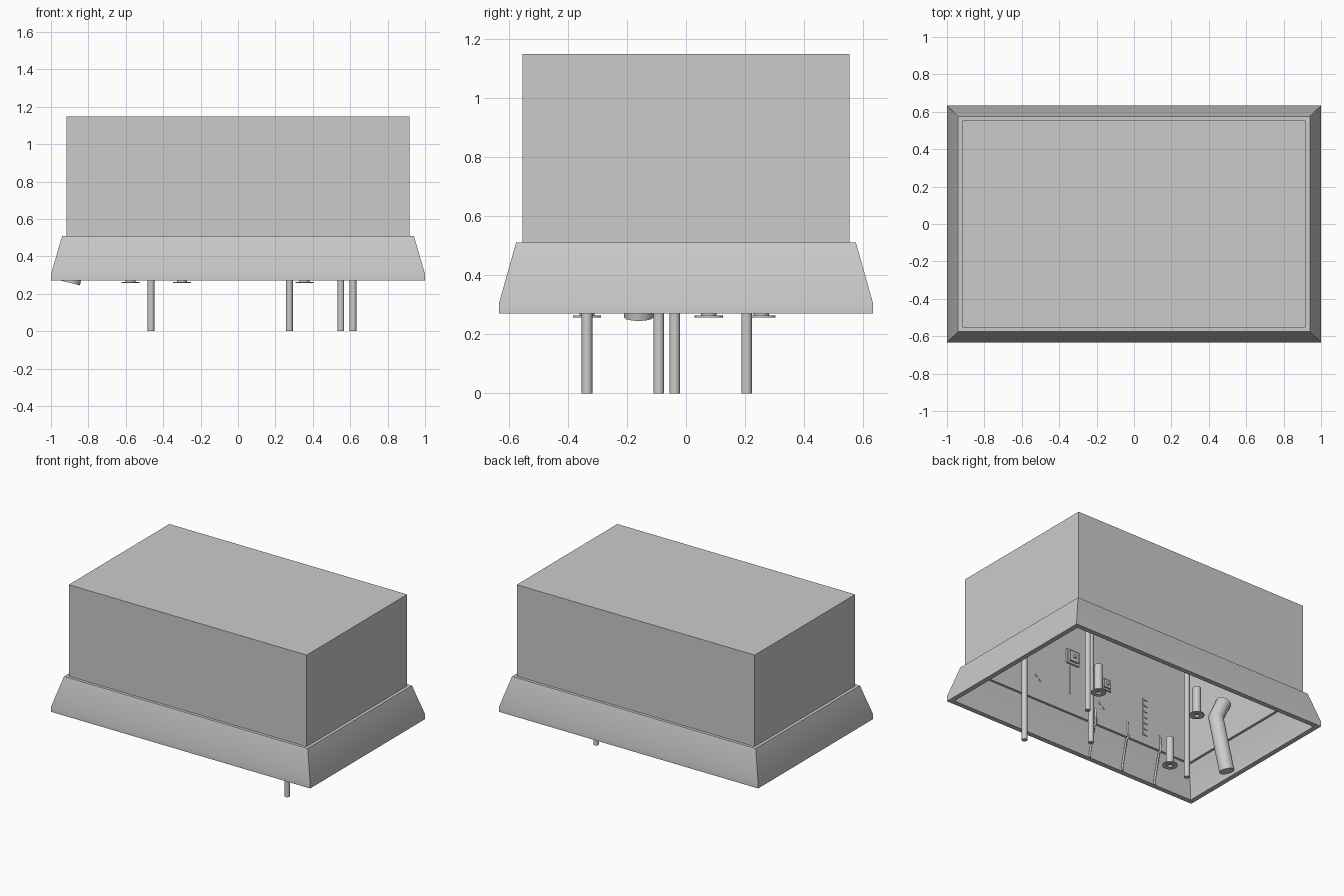
import bpy, bmesh, math

if "Cube" in bpy.data.objects:
    bpy.data.objects.remove(bpy.data.objects["Cube"])


def material(name, value):
    m = bpy.data.materials.new(name)
    m.use_nodes = True
    colour = (value, value, value, 1)
    m.diffuse_color = colour
    m.node_tree.nodes["Principled BSDF"].inputs["Base Color"].default_value = colour
    return m


grey = material("plain grey", 0.6)


def finish(name, bm, smooth=True):
    bmesh.ops.recalc_face_normals(bm, faces=bm.faces)
    mesh = bpy.data.meshes.new(name)
    bm.to_mesh(mesh)
    bm.free()
    mesh.materials.append(grey)
    ob = bpy.data.objects.new(name, mesh)
    bpy.context.collection.objects.link(ob)
    if smooth:
        bpy.ops.object.select_all(action="DESELECT")
        ob.select_set(True)
        bpy.context.view_layer.objects.active = ob
        bpy.ops.object.shade_smooth_by_angle(angle=math.radians(30))


def shell(name, outline, loops, centre=(0, 0)):
    """Sweep a closed profile of (scale x, scale y, z) round a unit outline."""
    bm = bmesh.new()
    rings = [[bm.verts.new((centre[0] + ux * sx, centre[1] + uy * sy, z))
              for ux, uy in outline] for sx, sy, z in loops]
    count = len(outline)
    for a, b in zip(rings, rings[1:] + rings[:1]):
        for i in range(count):
            j = (i + 1) % count
            bm.faces.new((a[i], a[j], b[j], b[i]))
    finish(name, bm)


def rod(name, x, y, low, high, radius, sides=24):
    bm = bmesh.new()
    bmesh.ops.create_cone(bm, cap_ends=True, segments=sides, radius1=radius,
                          radius2=radius, depth=high - low)
    bmesh.ops.translate(bm, verts=bm.verts, vec=(x, y, (low + high) / 2))
    finish(name, bm)


def block(name, centre, size):
    bm = bmesh.new()
    bmesh.ops.create_cube(bm, size=1)
    bmesh.ops.scale(bm, verts=bm.verts, vec=size)
    bmesh.ops.translate(bm, verts=bm.verts, vec=centre)
    finish(name, bm, smooth=False)


def tube(name, points, radius):
    curve = bpy.data.curves.new(name, "CURVE")
    curve.dimensions = "3D"
    curve.bevel_depth = radius
    curve.bevel_resolution = 4
    curve.use_fill_caps = True
    spline = curve.splines.new("POLY")
    spline.points.add(len(points) - 1)
    for p, co in zip(spline.points, points):
        p.co = (*co, 1)
    curve.materials.append(grey)
    ob = bpy.data.objects.new(name, curve)
    bpy.context.collection.objects.link(ob)


square = [(-1, -1), (1, -1), (1, 1), (-1, 1)]
circle = [(math.cos(math.tau * i / 24), math.sin(math.tau * i / 24)) for i in range(24)]
top = 1.148

# Hollow upper housing, open underneath: walls and a roof plate
shell("housing", square, [(0.918, 0.554, 0.50), (0.918, 0.554, top),
                          (0.908, 0.544, top), (0.908, 0.544, 0.50)])
block("roof", (0, 0, top - 0.005), (1.836, 1.108, 0.01))

# Sloping skirt with an inner ledge
shell("skirt", square, [(1, 0.633, 0.27), (1, 0.633, 0.305), (0.94, 0.575, 0.51),
                        (0.903, 0.539, 0.51), (0.903, 0.539, 0.49),
                        (0.92, 0.555, 0.49), (0.966, 0.599, 0.305),
                        (0.966, 0.599, 0.27)])

# Long legs hanging from the roof
for i, (x, y) in enumerate([(-0.465, -0.038), (0.275, -0.092),
                            (0.55, 0.205), (0.615, -0.335)]):
    rod(f"leg_{i + 1}", x, y, 0, top - 0.01, 0.018)

# Short posts, each with a flat ring foot round a lower socket
for i, (x, y) in enumerate([(-0.575, -0.335), (-0.3, 0.255), (0.355, 0.077)]):
    rod(f"post_{i + 1}", x, y, 0.27, 0.455, 0.026)
    shell(f"foot_{i + 1}", circle, [(0.048, 0.048, 0.257), (0.048, 0.048, 0.263),
                                    (0.026, 0.026, 0.263), (0.026, 0.026, 0.275),
                                    (0.018, 0.018, 0.275), (0.018, 0.018, 0.257)],
          (x, y))

# Bent pipe leaning toward the side wall
tube("pipe", [(-0.866, -0.16, 0.74), (-0.805, -0.16, 0.61),
              (-0.894, -0.16, 0.257)], 0.05)

# Small fittings on the inside of the front wall
wall = -0.544
for i, (x, z, size) in enumerate([(0.05, 0.895, 0.1), (-0.22, 0.8, 0.08)]):
    block(f"wall_plate_{i + 1}", (x, wall + 0.006, z), (size, 0.012, size))
    block(f"wall_switch_{i + 1}", (x, wall + 0.016, z), (size * 0.7, 0.02, size * 0.7))
    rod(f"wall_knob_{i + 1}", x, wall + 0.026, z - 0.01, z + 0.01, 0.01, 12)
for i, (x, z) in enumerate([(0.33, 0.65), (-0.19, 0.64)]):
    for side in (-1, 1):
        block(f"wall_stud_{i + 1}_{side}", (x + side * 0.015, wall + 0.003, z + side * 0.012),
              (0.012, 0.006, 0.016))
block("wall_strip", (0.07, wall + 0.003, 0.73), (0.006, 0.006, 0.2))
block("wall_rail", (-0.53, wall + 0.002, 0.685), (0.004, 0.004, 0.27))
for i in range(7):
    block(f"wall_tick_{i + 1}", (-0.55, wall + 0.003, 0.56 + 0.042 * i),
          (0.025, 0.006, 0.01))

# Thin wires down the wall and over the skirt
for i in range(3):
    x = -0.14 - 0.265 * i
    tube(f"wire_{i + 1}", [(x, wall, 0.6), (x, wall + 0.006, 0.488),
                           (x, -0.553, 0.485), (x, -0.597, 0.305),
                           (x, -0.597, 0.272)], 0.007)
